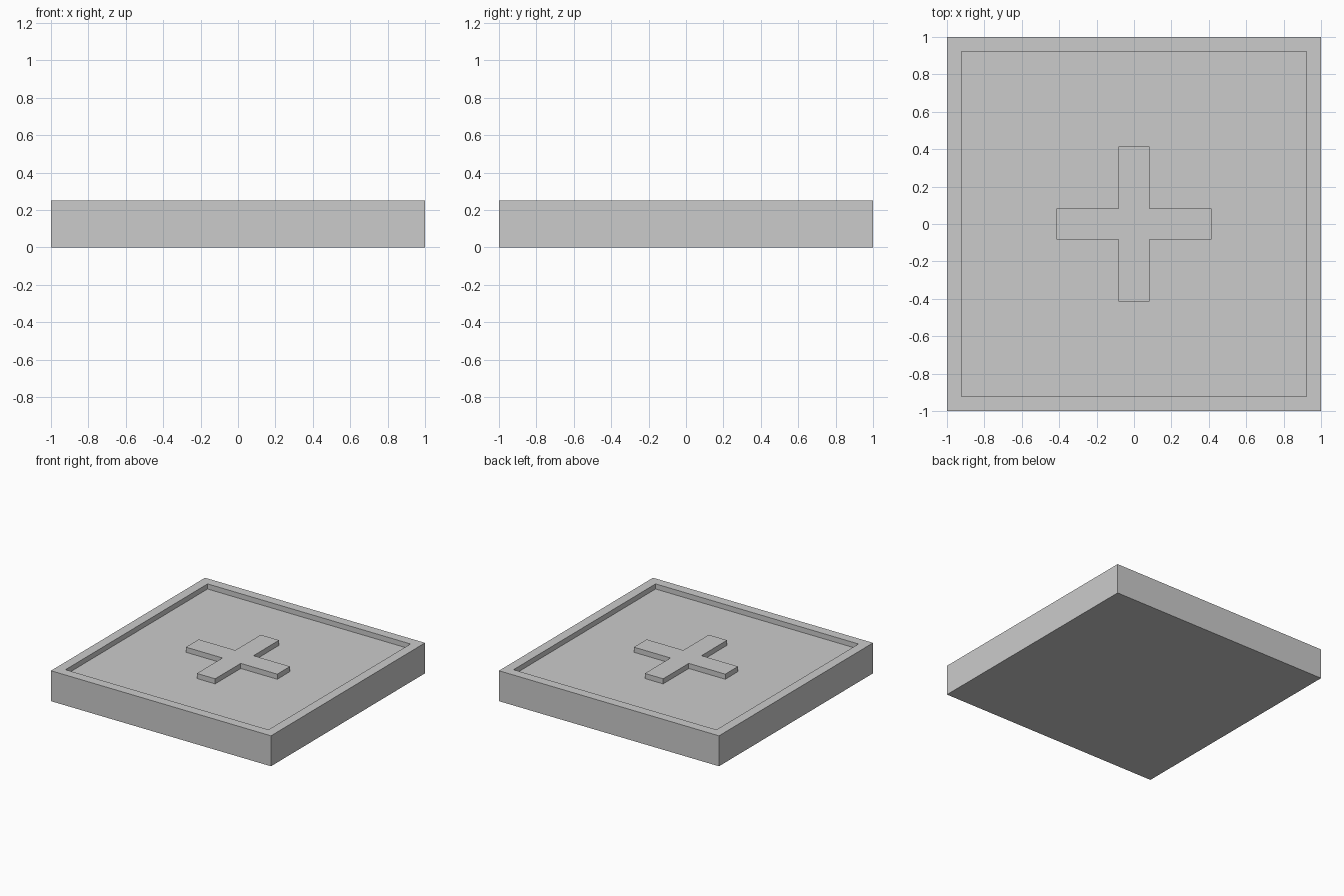
import bpy
import bmesh

cube = bpy.data.objects.get("Cube")
if cube:
    bpy.data.objects.remove(cube, do_unlink=True)

HEIGHT = 0.25
RECESS = 0.042
RIM = 0.11

# Single grey material
grey = bpy.data.materials.new("plain grey")
grey.use_nodes = True
color = (0.6, 0.6, 0.6, 1)
grey.diffuse_color = color
grey.node_tree.nodes["Principled BSDF"].inputs["Base Color"].default_value = color


def add_object(name, bm):
    bmesh.ops.recalc_face_normals(bm, faces=bm.faces)
    mesh = bpy.data.meshes.new(name)
    bm.to_mesh(mesh)
    bm.free()
    mesh.materials.append(grey)
    obj = bpy.data.objects.new(name, mesh)
    bpy.context.collection.objects.link(obj)
    return obj


# Square tile with a raised rim around a sunken floor
bm = bmesh.new()
bmesh.ops.create_cube(bm, size=2)
for v in bm.verts:
    v.co.z = HEIGHT if v.co.z > 0 else 0
top = max(bm.faces, key=lambda f: f.calc_center_median().z)
bmesh.ops.inset_region(bm, faces=[top], thickness=RIM)
floor = bmesh.ops.extrude_face_region(bm, geom=[top])
bmesh.ops.delete(bm, geom=[top], context="FACES_ONLY")
for v in floor["geom"]:
    if isinstance(v, bmesh.types.BMVert):
        v.co.z -= RECESS
add_object("tile_base", bm)

# Raised cross, level with the rim
ARM, HALF = 0.415, 0.083
quarter = [(ARM, -HALF), (ARM, HALF), (HALF, HALF)]
outline = []
for turn in range(4):
    outline += quarter
    quarter = [(-y, x) for x, y in quarter]
bm = bmesh.new()
face = bm.faces.new([bm.verts.new((x, y, HEIGHT - RECESS)) for x, y in outline])
raised = bmesh.ops.extrude_face_region(bm, geom=[face])
bmesh.ops.delete(bm, geom=[face], context="FACES_ONLY")
for v in raised["geom"]:
    if isinstance(v, bmesh.types.BMVert):
        v.co.z = HEIGHT
add_object("raised_cross", bm)
